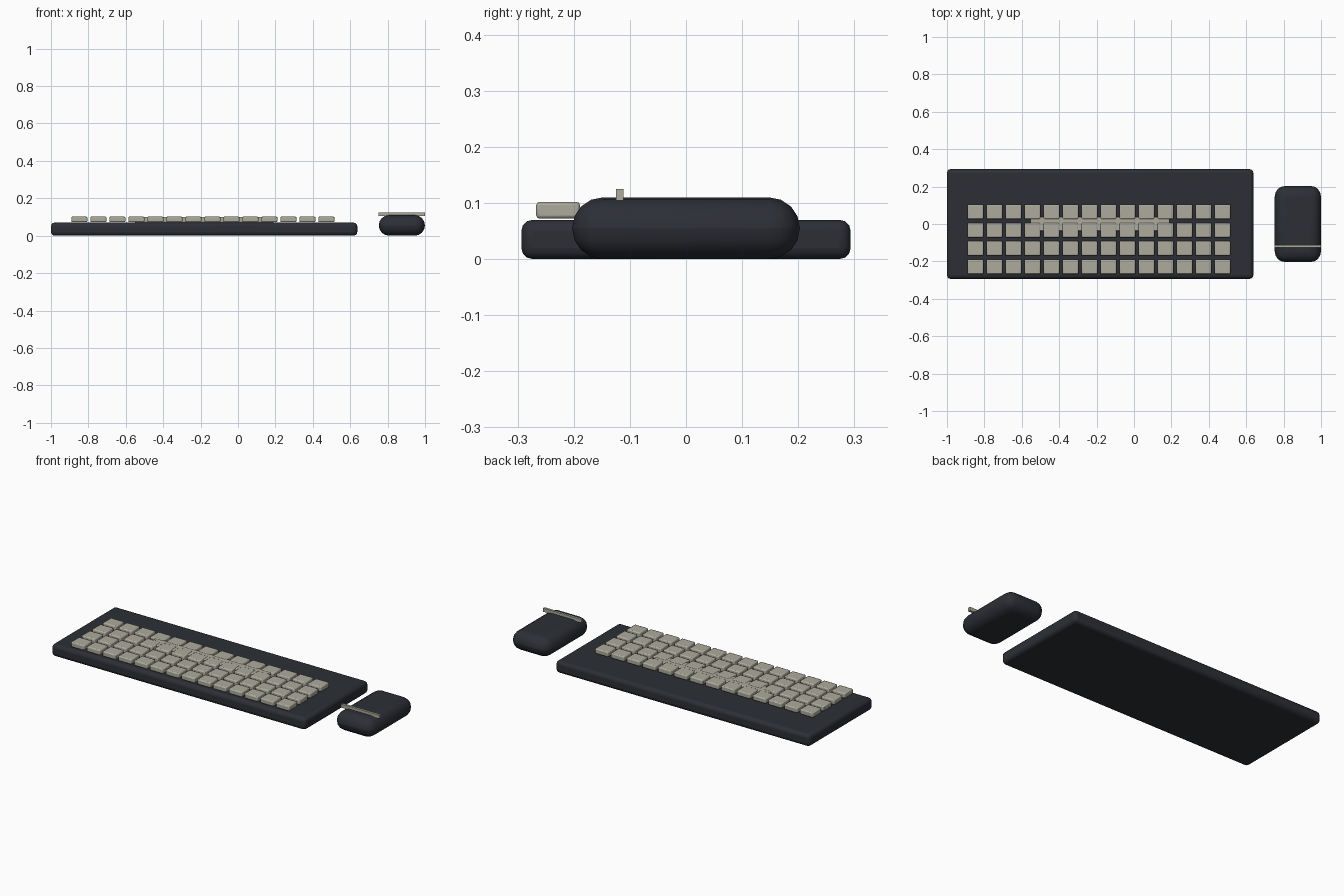
import bpy

if "Cube" in bpy.data.objects:
    bpy.data.objects.remove(bpy.data.objects["Cube"])


def material(name, rgb):
    m = bpy.data.materials.new(name)
    m.diffuse_color = (*rgb, 1)
    m.use_nodes = True
    m.node_tree.nodes["Principled BSDF"].inputs["Base Color"].default_value = m.diffuse_color
    return m


DARK = material("dark_plastic", (0.025, 0.028, 0.036))
BEIGE = material("key_plastic", (0.42, 0.41, 0.34))


def box(name, centre, size, mat, bevel=0, segments=3):
    bpy.ops.mesh.primitive_cube_add(size=1, location=centre)
    ob = bpy.context.object
    ob.name = name
    ob.scale = size
    bpy.ops.object.transform_apply(location=False, rotation=False, scale=True)
    ob.data.materials.append(mat)
    if bevel:
        mod = ob.modifiers.new("bevel", 'BEVEL')
        mod.width = bevel
        mod.segments = segments
        bpy.ops.object.shade_smooth_by_angle()
    return ob


# keyboard case
box("keyboard_case", (-0.181, 0, 0.035), (1.638, 0.587, 0.07), DARK, 0.02)

# key grid: one mesh shared by all keys
first = box("key", (0, 0, 0), (0.086, 0.078, 0.03), BEIGE, 0.006, 2)
for row in range(4):
    for col in range(14):
        key = first if row == col == 0 else first.copy()
        if key is not first:
            bpy.context.collection.objects.link(key)
        key.name = f"key_{row}_{col}"
        key.location = (-0.848 + col * 0.1016, -0.228 + row * 0.0977, 0.087)

# space bar
box("space_bar", (-0.181, 0, 0.085), (0.744, 0.074, 0.03), BEIGE, 0.006, 2)

# mouse body and the thin strip across it
box("mouse_body", (0.876, 0, 0.055), (0.247, 0.406, 0.11), DARK, 0.0549, 4)
box("mouse_strip", (0.876, -0.118, 0.1145), (0.247, 0.014, 0.021), BEIGE)
